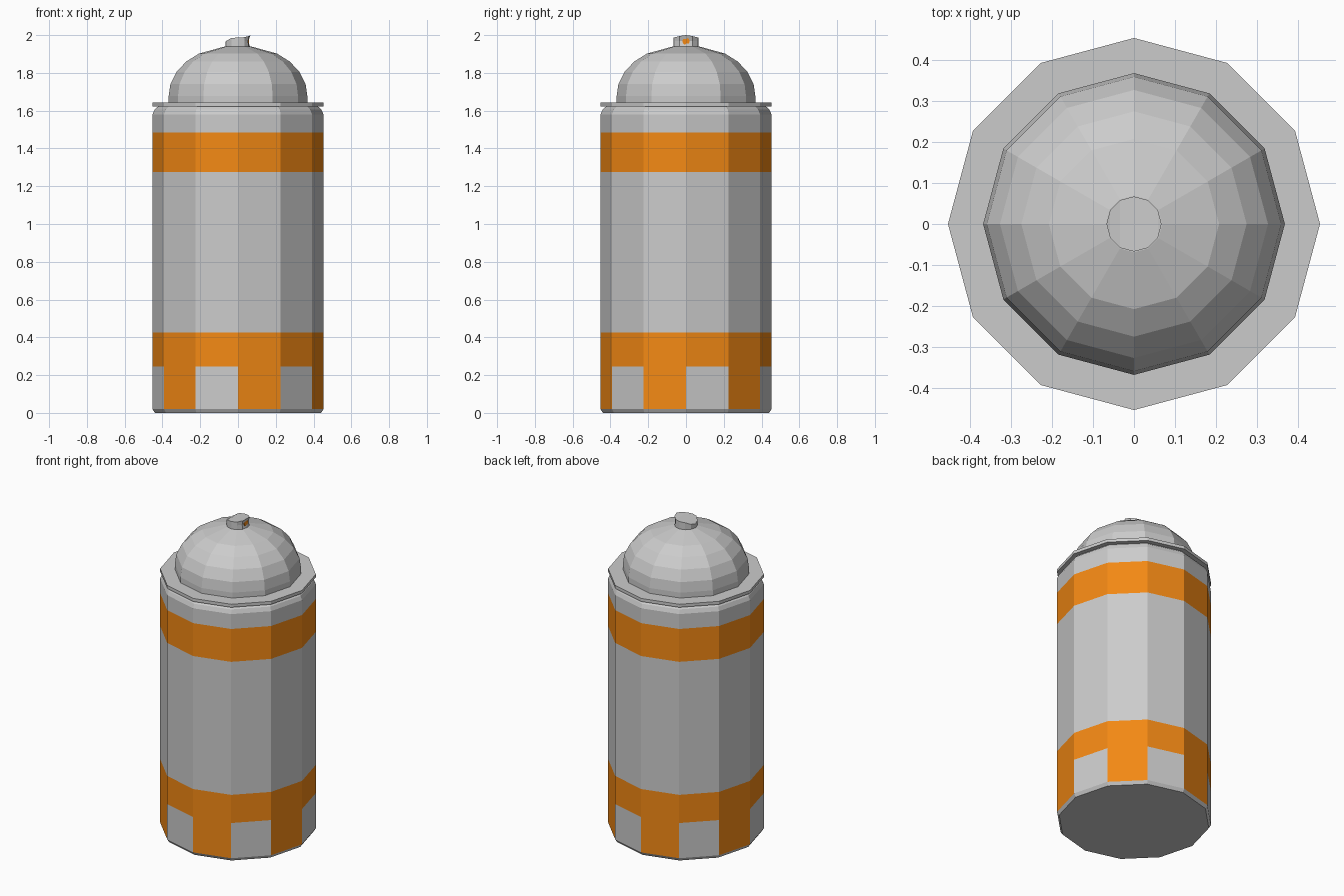
import bpy, math

if "Cube" in bpy.data.objects:
    bpy.data.objects.remove(bpy.data.objects["Cube"])

N = 12


def material(name, color):
    m = bpy.data.materials.new(name)
    m.diffuse_color = color
    m.use_nodes = True
    m.node_tree.nodes["Principled BSDF"].inputs["Base Color"].default_value = m.diffuse_color
    return m


grey = material("grey_metal", (0.8, 0.8, 0.8, 1))
orange = material("orange_paint", (0.9, 0.25, 0.007, 1))


def add_mesh(name, verts, faces, mats=()):
    me = bpy.data.meshes.new(name)
    me.from_pydata(verts, [], faces)
    ob = bpy.data.objects.new(name, me)
    bpy.context.collection.objects.link(ob)
    for m in mats:
        me.materials.append(m)
    return ob


def ring(r, z):
    return [(r * math.cos(2 * math.pi * k / N), r * math.sin(2 * math.pi * k / N), z)
            for k in range(N)]


def side_faces(rows):
    return [(i * N + k, i * N + (k + 1) % N, (i + 1) * N + (k + 1) % N, (i + 1) * N + k)
            for i in range(rows - 1) for k in range(N)]


def lathe(name, profile, mats=()):
    verts = [v for r, z in profile for v in ring(r, z)]
    last = (len(profile) - 1) * N
    faces = side_faces(len(profile))
    faces += [tuple(reversed(range(N))), tuple(range(last, last + N))]
    return add_mesh(name, verts, faces, mats)


# Can body with painted bands and a chequered lower row
R = 0.4525
body = lathe("can_body", [(0.44, 0), (R, 0.02), (R, 0.245), (R, 0.425), (R, 1.275),
                          (R, 1.485), (R, 1.58), (0.442, 1.605), (0.42, 1.625)],
             (grey, orange))
for k in range(N):
    for row in (2, 4):
        body.data.polygons[row * N + k].material_index = 1
    body.data.polygons[N + k].material_index = k % 2

# Rim plate and domed top
lathe("rim", [(R, 1.623), (R, 1.643)])
lathe("dome", [(0.367, 1.64), (0.367, 1.677), (0.358, 1.74), (0.326, 1.805),
               (0.274, 1.86), (0.207, 1.902), (0.069, 1.94)])

# Nozzle: hollowed on the +x side, with a sloping finger rest on top
r = 0.067
heights = [2.0, 1.995, 1.989, 1.987, 1.985, 1.972, 1.965]
low = ring(r, 1.93)
mid = [(min(x, 0.053), y, 1.962 if x < -0.06 else 1.968) for x, y, z in low]
top = [(x, y, heights[min(k, N - k)]) for k, (x, y, z) in enumerate(low)]
faces = side_faces(3) + [tuple(reversed(range(N)))]
t = 2 * N
for k in range(6):
    quad = [t + k, t + k + 1, t + (N - k - 1) % N, t + (N - k) % N]
    faces.append(tuple(dict.fromkeys(quad)))
add_mesh("nozzle", low + mid + top, faces)

# Spray hole facing +x
bpy.ops.mesh.primitive_cylinder_add(vertices=12, radius=0.019, depth=0.02,
                                    location=(0.048, 0, 1.968),
                                    rotation=(0, math.pi / 2, 0))
hole = bpy.context.object
hole.name = "spray_hole"
hole.data.materials.append(orange)
